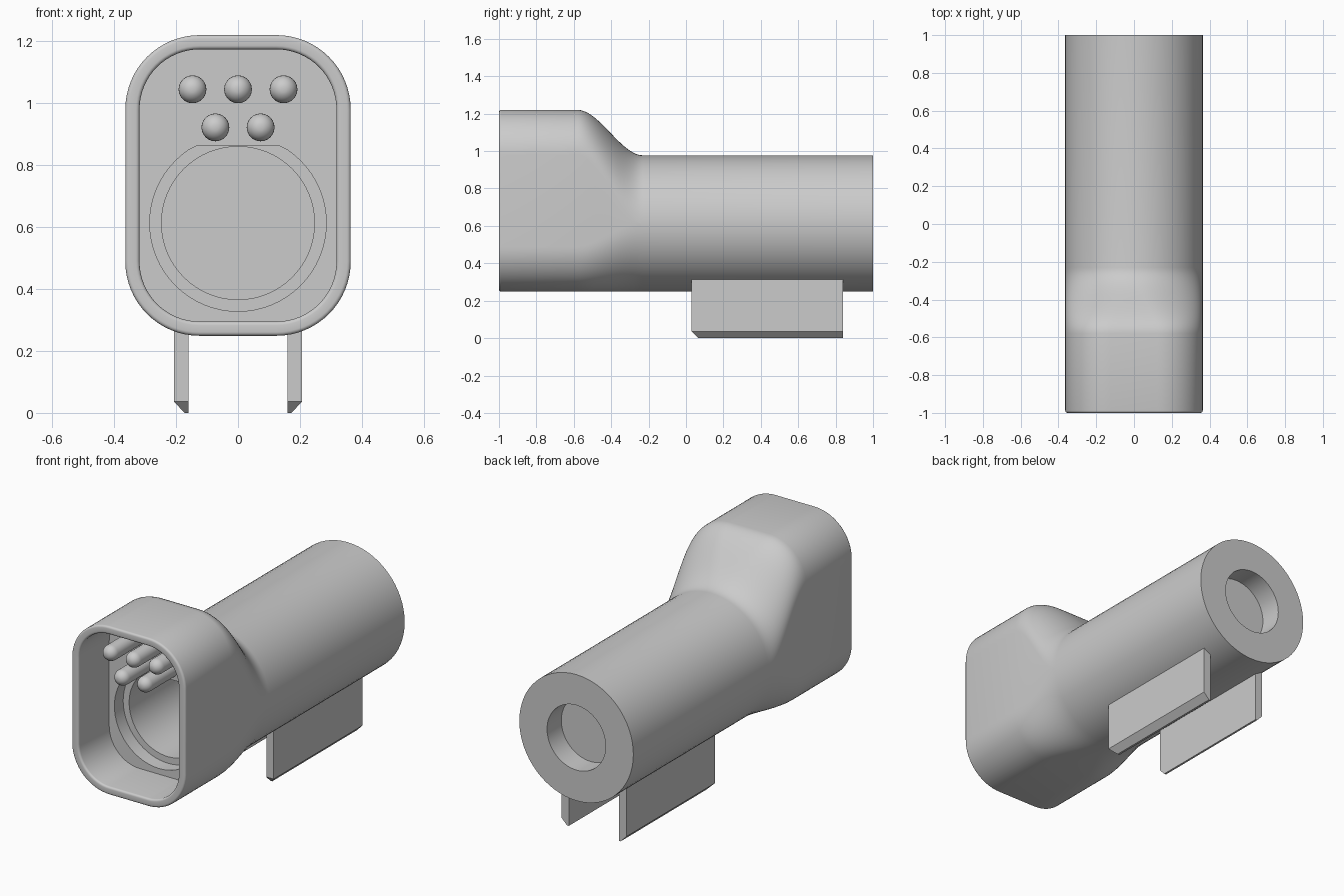
import bpy, bmesh
from math import sin, cos, pi, radians

cube = bpy.data.objects.get("Cube")
if cube:
    bpy.data.objects.remove(cube, do_unlink=True)

grey = bpy.data.materials.new("plain grey")
grey.use_nodes = True
colour = (0.6, 0.6, 0.6, 1)
grey.diffuse_color = colour
grey.node_tree.nodes["Principled BSDF"].inputs["Base Color"].default_value = colour

AXIS_Z, TUBE_R = 0.613, 0.364      # tube axis height and radius
BOTTOM, TOP = 0.249, 1.22          # front box


def ring(y, w, z0, z1, r, limit=9, steps=16, cx=0):
    """Rounded rectangle at depth y; flattened above the height limit."""
    pts = []
    for q, (sx, sz) in enumerate(((1, 1), (-1, 1), (-1, -1), (1, -1))):
        mx = cx + sx * (w - r)
        mz = z1 - r if sz > 0 else z0 + r
        for i in range(steps + 1):
            a = (q + i / steps) * pi / 2
            pts.append((mx + r * cos(a), y, min(mz + r * sin(a), limit)))
    return pts


def circle(y, r, cx=0, cz=AXIS_Z, limit=9, steps=16):
    return ring(y, r, cz - r, cz + r, r, limit, steps, cx)


def finish(name, bm, smooth=True):
    bmesh.ops.remove_doubles(bm, verts=bm.verts, dist=1e-5)
    bmesh.ops.recalc_face_normals(bm, faces=bm.faces)
    mesh = bpy.data.meshes.new(name)
    bm.to_mesh(mesh)
    bm.free()
    mesh.materials.append(grey)
    obj = bpy.data.objects.new(name, mesh)
    bpy.context.collection.objects.link(obj)
    if smooth:
        bpy.ops.object.select_all(action="DESELECT")
        obj.select_set(True)
        bpy.context.view_layer.objects.active = obj
        bpy.ops.object.shade_smooth_by_angle(angle=radians(30))
    return obj


def loft(name, sections):
    """Skin consecutive sections and cap both ends."""
    bm = bmesh.new()
    rows = [[bm.verts.new(p) for p in s] for s in sections]
    n = len(rows[0])
    for a, b in zip(rows, rows[1:]):
        for i in range(n):
            j = (i + 1) % n
            bm.faces.new((a[i], a[j], b[j], b[i]))
    bm.faces.new(rows[0])
    bm.faces.new(rows[-1])
    return finish(name, bm)


def box_ring(y, inset):
    return ring(y, TUBE_R - inset, BOTTOM + inset, TOP - inset, 0.24 - inset)


# Housing: rear recess, tube, blend into the front box, rim, cavity and bore
sections = [circle(0.87, 0.187), circle(1, 0.187), circle(1, TUBE_R)]
start, end, count = -0.58, -0.23, 20
for i in range(count + 1):
    t = 1 - i / count
    s = t * t * (3 - 2 * t)
    top = TOP + (BOTTOM + 2 * TUBE_R - TOP) * s
    sections.append(ring(start + (end - start) * t, TUBE_R, BOTTOM, top,
                         0.24 + (TUBE_R - 0.24) * s))
fillet, wall = 0.012, 0.046
for i in range(5):
    a = i / 4 * pi / 2
    sections.append(box_ring(-1 + fillet * (1 - sin(a)), fillet * (1 - cos(a))))
for i in range(5):
    a = i / 4 * pi / 2
    sections.append(box_ring(-1 + fillet * (1 - cos(a)), wall - fillet * (1 - sin(a))))
FLOOR, STEP = -0.72, -0.64
sections += [box_ring(FLOOR, wall),
             circle(FLOOR, 0.285, limit=0.862), circle(STEP, 0.285, limit=0.862),
             circle(STEP, 0.247), circle(0.8, 0.247)]
loft("housing", sections)

# Contact pins with round tips
PIN_R, TIP = 0.045, -0.945
for number, (x, z) in enumerate(((-0.147, 1.045), (0, 1.045), (0.147, 1.045),
                                 (-0.073, 0.922), (0.073, 0.922)), 1):
    pin = [circle(FLOOR + 0.01, PIN_R, x, z, steps=6)]
    for i in range(7):
        a = i / 7 * pi / 2
        pin.append(circle(TIP - PIN_R * sin(a), PIN_R * cos(a), x, z, steps=6))
    loft(f"contact_pin_{number}", pin)

# Mounting fins with chamfered lower outer and front edges
for side, name in ((1, "left_fin"), (-1, "right_fin")):
    bm = bmesh.new()
    inner, outer, tip = 0.16, 0.207, 0.172
    back, front, cut = 0.84, 0.03, 0.036
    for x, y, z in ((inner, front, 0.312), (outer, front, 0.312),
                    (inner, back, 0.312), (outer, back, 0.312),
                    (inner, front, cut), (outer, front, cut), (outer, back, cut),
                    (inner, front + cut, 0), (tip, front + cut, 0),
                    (inner, back, 0), (tip, back, 0)):
        bm.verts.new((side * x, y, z))
    bmesh.ops.convex_hull(bm, input=bm.verts)
    bmesh.ops.dissolve_limit(bm, angle_limit=0.02, verts=bm.verts, edges=bm.edges)
    finish(name, bm, smooth=False)
